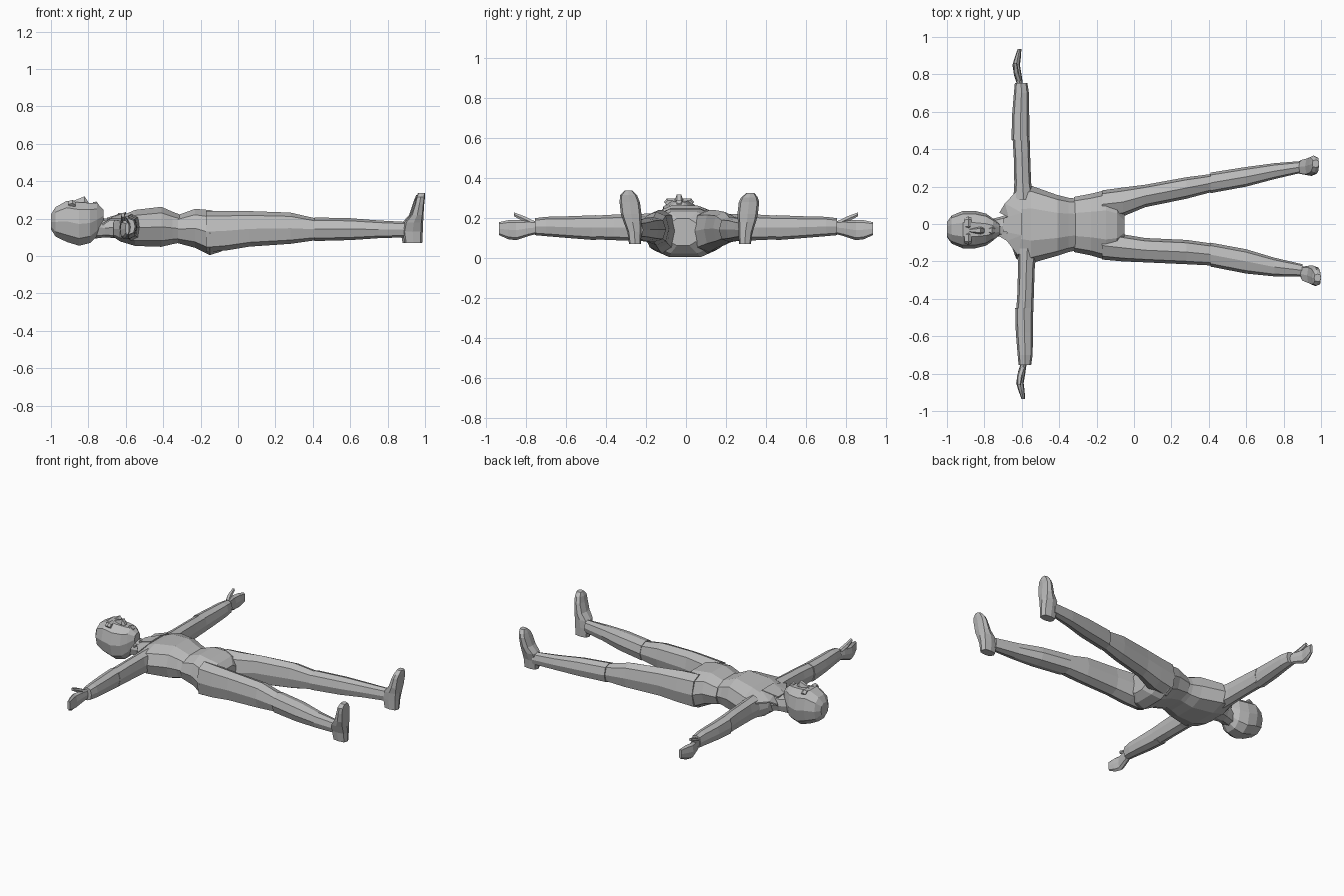
import bpy, bmesh, math

old = bpy.data.objects.get("Cube")
if old:
    bpy.data.objects.remove(old, do_unlink=True)

grey = bpy.data.materials.new("plain grey")
grey.use_nodes = True
grey.diffuse_color = (0.5, 0.5, 0.5, 1)
grey.node_tree.nodes["Principled BSDF"].inputs["Base Color"].default_value = (0.5, 0.5, 0.5, 1)


def finish(name, bm):
    bmesh.ops.recalc_face_normals(bm, faces=bm.faces)
    me = bpy.data.meshes.new(name)
    bm.to_mesh(me)
    bm.free()
    me.materials.append(grey)
    ob = bpy.data.objects.new(name, me)
    bpy.context.collection.objects.link(ob)
    return ob


def loft(name, axis, sections, n=8, power=0.8):
    """Skin rings along an axis; section = (position, low1, high1, low2, high2)."""
    bm = bmesh.new()
    u, v = [a for a in range(3) if a != axis]
    rings = []
    for pos, u0, u1, v0, v1 in sections:
        ring = []
        for k in range(n):
            a = 2 * math.pi * (k + 0.5 * (n == 4)) / n
            c, s = round(math.cos(a), 6), round(math.sin(a), 6)
            c = math.copysign(abs(c) ** power, c)
            s = math.copysign(abs(s) ** power, s)
            co = [0, 0, 0]
            co[axis] = pos
            co[u] = (u0 + u1) / 2 + (u1 - u0) / 2 * c
            co[v] = (v0 + v1) / 2 + (v1 - v0) / 2 * s
            ring.append(bm.verts.new(co))
        rings.append(ring)
    for a, b in zip(rings, rings[1:]):
        for k in range(n):
            j = (k + 1) % n
            bm.faces.new((a[k], a[j], b[j], b[k]))
    bm.faces.new(rings[0])
    bm.faces.new(rings[-1])
    return finish(name, bm)


def plate(name, points, thickness=0.009):
    bm = bmesh.new()
    f = bm.faces.new([bm.verts.new(p) for p in points])
    ext = bmesh.ops.extrude_face_region(bm, geom=[f])
    for e in ext["geom"]:
        if isinstance(e, bmesh.types.BMVert):
            e.co.z -= thickness
    bmesh.ops.triangulate(bm, faces=bm.faces)
    return finish(name, bm)


# Head and face
loft("head", 0, [(-1.0, -.07, .01, .14, .225), (-.975, -.105, .045, .10, .265),
                 (-.915, -.13, .07, .07, .30), (-.85, -.13, .07, .05, .292),
                 (-.79, -.115, .055, .065, .288), (-.755, -.09, .03, .10, .285),
                 (-.72, -.06, .0, .18, .25)], n=10, power=.85)
loft("nose", 0, [(-.88, -.045, -.025, .26, .297), (-.82, -.055, -.015, .26, .322),
                 (-.80, -.05, -.02, .26, .29)], n=6)
loft("lips", 0, [(-.775, -.05, -.02, .26, .289), (-.758, -.06, -.01, .25, .293),
                 (-.742, -.05, -.02, .25, .275)], n=6)
for side, y in (("left", .005), ("right", -.075)):
    loft(side + "_brow", 0, [(-.905, y - .03, y + .03, .26, .296), (-.885, y - .035, y + .035, .26, .302),
                             (-.87, y - .03, y + .03, .26, .29)], n=6)

# Neck, chest and pelvis
loft("neck", 0, [(-.79, -.075, .02, .09, .22), (-.71, -.065, .04, .10, .20),
                 (-.60, -.08, .08, .09, .22)])
loft("chest", 0, [(-.665, -.09, .09, .10, .19), (-.63, -.185, .185, .075, .215),
                  (-.55, -.21, .205, .05, .25), (-.41, -.17, .155, .045, .267),
                  (-.35, -.15, .14, .06, .24), (-.30, -.14, .135, .07, .22)], n=10, power=.75)
loft("pelvis", 0, [(-.32, -.15, .145, .065, .222), (-.23, -.168, .162, .04, .256),
                   (-.15, -.192, .182, .0, .25), (-.09, -.17, .15, .02, .235),
                   (-.05, -.09, .06, .06, .20)], n=10, power=.75)

# Flared collar wings
plate("left_collar", [(-.72, .06, .17), (-.69, .11, .20), (-.62, .185, .20),
                      (-.60, .06, .232), (-.67, .035, .21)])
plate("right_collar", [(-.73, -.06, .17), (-.68, -.09, .20), (-.62, -.17, .20),
                       (-.60, -.06, .232), (-.67, -.045, .21)])
plate("collar_front", [(-.70, .03, .205), (-.70, -.04, .205), (-.60, -.06, .235), (-.60, .06, .235)])

# Legs: position, inner and outer y, low and high z; feet stacked along z
legs = {
    "left": ([(-.17, .03, .18, .02, .24), (-.06, .04, .195, .03, .24), (.06, .09, .21, .05, .24),
              (.28, .135, .25, .065, .232), (.42, .172, .268, .085, .20)],
             [(.41, .165, .275, .08, .206), (.60, .20, .305, .085, .202), (.75, .24, .325, .095, .19),
              (.90, .275, .337, .10, .182)], .0),
    "right": ([(-.17, -.19, -.04, .02, .24), (-.06, -.20, -.055, .03, .24), (.06, -.205, -.075, .05, .24),
               (.28, -.215, -.085, .065, .232), (.42, -.222, -.105, .085, .20)],
              [(.41, -.228, -.10, .08, .206), (.60, -.265, -.135, .085, .202), (.75, -.28, -.18, .095, .19),
               (.90, -.28, -.215, .10, .182)], .01),
}
for side, (thigh, calf, dx) in legs.items():
    loft(side + "_thigh", 0, thigh)
    loft(side + "_lower_leg", 0, calf)
    y, lean = (.295, .025) if side == "left" else (-.255, -.03)
    foot = [(.07, .88, .975, -.03, .03, 0), (.13, .87, .978, -.035, .035, .1), (.18, .88, .98, -.045, .045, .4),
            (.22, .915, .982, -.053, .05, .6), (.28, .935, .986, -.052, .05, .85), (.315, .943, .99, -.045, .04, 1),
            (.338, .953, .99, -.02, .02, 1.1)]
    drop = .012 if side == "left" else 0
    loft(side + "_foot", 2, [(z - drop * (z > .3), x0 + dx, x1 + dx, y + a + lean * t, y + b + lean * t)
                             for z, x0, x1, a, b, t in foot], power=.65)

# Arms and hands: dx shifts each arm, s mirrors it across the body
for side, s, dx in (("left", 1, 0), ("right", -1, .02)):
    def limb(part, rows, n=8):
        loft(side + "_" + part, 1, [(s * y, x0 + dx, x1 + dx, z0, z1) for y, x0, x1, z0, z1 in rows], n)
    limb("upper_arm", [(.13, -.645, -.535, .08, .225), (.22, -.64, -.55, .085, .222),
                       (.36, -.643, -.555, .09, .218), (.47, -.65, -.558, .095, .212)])
    limb("forearm", [(.45, -.655, -.56, .09, .215), (.58, -.652, -.56, .10, .21),
                     (.70, -.642, -.562, .11, .207), (.755, -.637, -.57, .115, .20)])
    limb("hand", [(.735, -.622, -.592, .125, .185), (.79, -.64, -.60, .11, .19), (.85, -.65, -.61, .09, .19),
                  (.89, -.638, -.605, .095, .19), (.935, -.622, -.602, .115, .18)])
    limb("thumb", [(.765, -.63, -.60, .16, .19), (.81, -.645, -.615, .18, .212),
                   (.86, -.645, -.625, .208, .23)], n=6)
